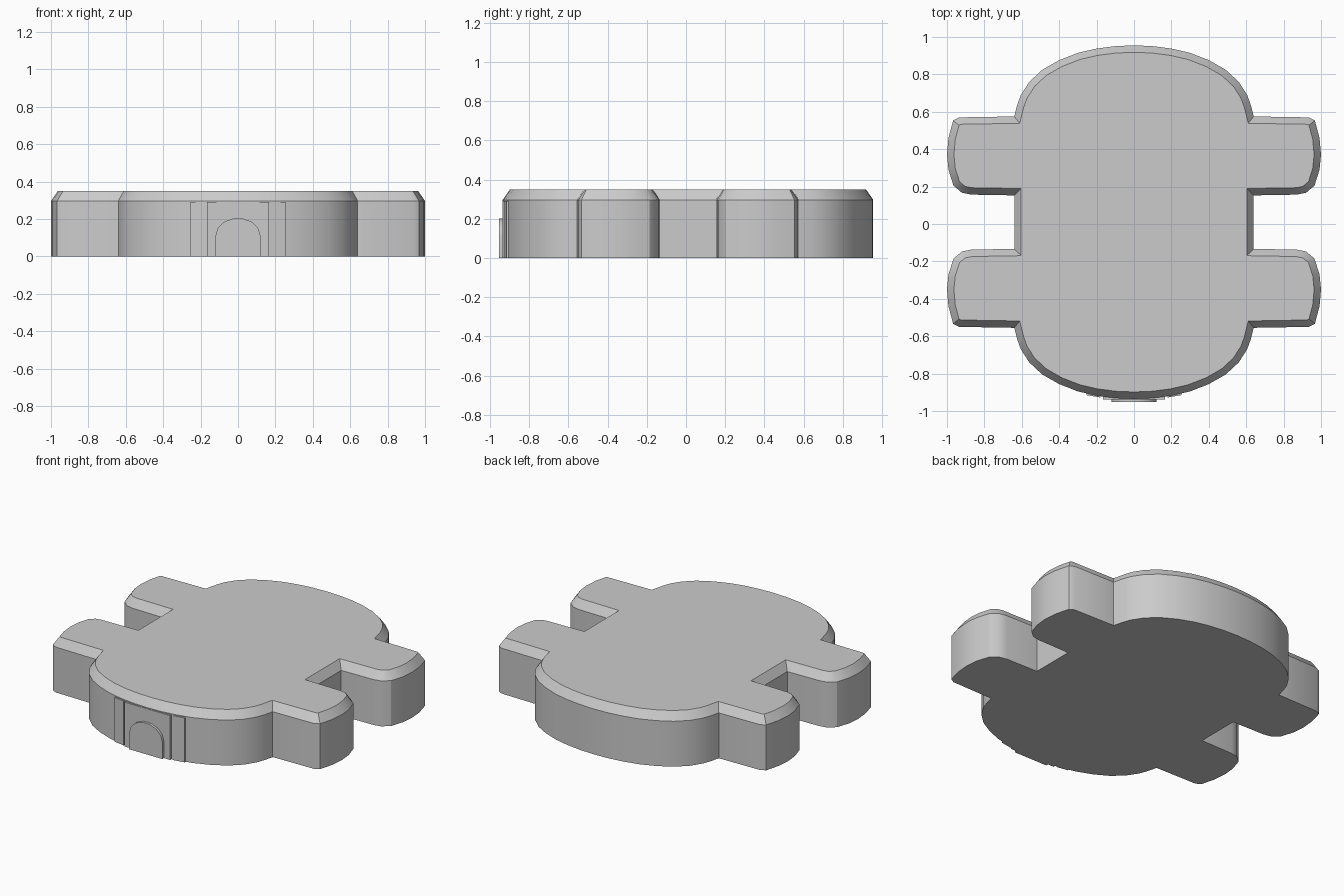
import bpy, bmesh, math

if "Cube" in bpy.data.objects:
    bpy.data.objects.remove(bpy.data.objects["Cube"])

CY = 0.01                       # the plan is symmetric about this line


def prism(name, pts, height, plane="XY", base=0.0):
    """Extrude a closed 2D profile along z (XY) or along +y (XZ)."""
    bm = bmesh.new()
    to3d = (lambda a, b: (a, b, base)) if plane == "XY" else (lambda a, b: (a, base, b))
    face = bm.faces.new([bm.verts.new(to3d(a, b)) for a, b in pts])
    ext = bmesh.ops.extrude_face_region(bm, geom=[face])
    step = (0, 0, height) if plane == "XY" else (0, height, 0)
    verts = [g for g in ext["geom"] if isinstance(g, bmesh.types.BMVert)]
    bmesh.ops.translate(bm, vec=step, verts=verts)
    bmesh.ops.recalc_face_normals(bm, faces=bm.faces[:])
    return name, bm


def finish(name, bm):
    mesh = bpy.data.meshes.new(name)
    bm.to_mesh(mesh)
    bm.free()
    ob = bpy.data.objects.new(name, mesh)
    bpy.context.collection.objects.link(ob)
    bpy.ops.object.select_all(action="DESELECT")
    bpy.context.view_layer.objects.active = ob
    ob.select_set(True)
    bpy.ops.object.shade_smooth_by_angle(angle=math.radians(30))
    return ob


# One quarter of the plan: domed end, then side arm, then slot wall
quarter = [(0.0, 0.945), (0.1, 0.941), (0.2, 0.928), (0.3, 0.905), (0.4, 0.866),
           (0.49, 0.815), (0.56, 0.75), (0.605, 0.68), (0.625, 0.625), (0.64, 0.565),
           (0.935, 0.56), (0.967, 0.543), (0.992, 0.45), (1.0, 0.36), (0.992, 0.28),
           (0.965, 0.195), (0.92, 0.157), (0.87, 0.147), (0.64, 0.143)]
right = quarter + [(x, -y) for x, y in reversed(quarter)]
outline = right + [(-x, y) for x, y in reversed(right[1:-1])]
outline = [(x, y + CY) for x, y in outline]

# Shell body with chamfered top rim
name, body = prism("body", outline, 0.297)
top = max(body.faces, key=lambda f: f.calc_center_median().z)
bmesh.ops.inset_region(body, faces=[top], thickness=0.037, use_even_offset=True)
bmesh.ops.translate(body, vec=(0, 0, 0.053), verts=top.verts[:])
finish(name, body)

# Flat raised pilasters either side of the front door
for side, label in ((-1, "left"), (1, "right")):
    pts = [(0.178, -0.928), (0.255, -0.915), (0.255, -0.87), (0.178, -0.87)]
    finish(*prism(label + "_pilaster", [(side * x, y) for x, y in pts], 0.29))

# Shallow panel behind the door
finish(*prism("door_panel", [(-0.165, 0), (0.165, 0), (0.165, 0.29), (-0.165, 0.29)],
              0.05, "XZ", -0.937))

# Arched door on the front
arch = [(0.12 * math.cos(math.pi * i / 7), 0.11 + 0.095 * math.sin(math.pi * i / 7))
        for i in range(8)]
finish(*prism("door", [(-0.12, 0), (0.12, 0)] + arch, 0.06, "XZ", -0.953))
